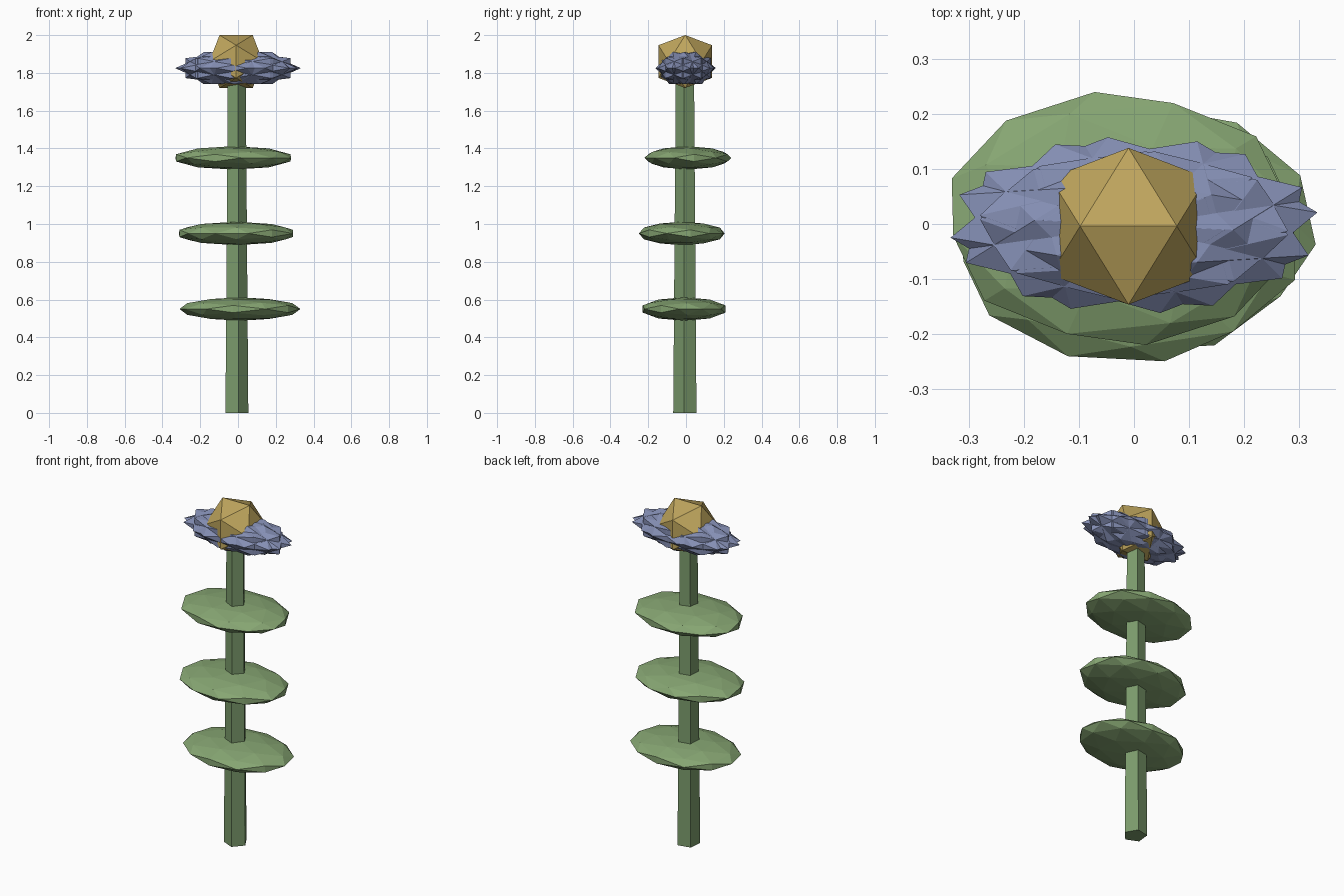
import bpy, math
from mathutils import Matrix

if "Cube" in bpy.data.objects:
    bpy.data.objects.remove(bpy.data.objects["Cube"])

CX, CY = -0.01, -0.004          # plant axis


def material(name, rgb):
    m = bpy.data.materials.new(name)
    m.diffuse_color = (*rgb, 1)
    m.use_nodes = True
    m.node_tree.nodes["Principled BSDF"].inputs["Base Color"].default_value = m.diffuse_color
    return m


GREEN = material("leaf_green", (0.24, 0.38, 0.17))
STEM = material("stem_green", (0.20, 0.33, 0.15))
BLUE = material("petal_blue", (0.23, 0.27, 0.45))
GOLD = material("gold", (0.52, 0.38, 0.11))


def blob(name, centre, radii, spin, detail, mat):
    """Icosahedral blob, edge-up, spun about z and then squashed."""
    bpy.ops.mesh.primitive_ico_sphere_add(subdivisions=detail, radius=1)
    ob = bpy.context.object
    ob.name = name
    edge_up = Matrix.Rotation(math.radians(-31.717), 4, 'Y')
    turn = Matrix.Rotation(math.radians(spin), 4, 'Z')
    ob.data.transform(Matrix.Diagonal((*radii, 1)) @ turn @ edge_up)
    ob.location = centre
    ob.data.materials.append(mat)
    return ob


# five-sided tapering stem
bpy.ops.mesh.primitive_cone_add(vertices=5, radius1=0.065, radius2=0.051, depth=1.8)
stem = bpy.context.object
stem.name = "stem"
# put one corner at the front, slightly turned
v = stem.data.vertices[0].co
stem.data.transform(Matrix.Rotation(math.radians(-78) - math.atan2(v.y, v.x), 4, 'Z'))
stem.location = (CX, CY, 0.9)
stem.data.materials.append(STEM)

# three flat leaf discs
for i, (x, y, z, spin) in enumerate([(0.01, -0.01, 0.55, 25),
                                     (-0.01, -0.022, 0.95, 70),
                                     (-0.025, 0.01, 1.35, 130)]):
    blob(f"leaf_{i + 1}", (x, y, z), (0.322, 0.232, 0.062), spin, 2, GREEN)

# eight overlapping spun petals form the spiky flower head
for k in range(8):
    a = math.radians(45 * k)
    centre = (0.008 * math.cos(a), -0.002 + 0.004 * math.sin(a), 1.825)
    blob(f"petal_{k + 1}", centre, (0.33, 0.158, 0.1), 45 * k - 6, 1, BLUE)

# golden flower centre
blob("flower_centre", (CX, CY, 1.86), (0.167, 0.167, 0.1646), 0, 1, GOLD)
